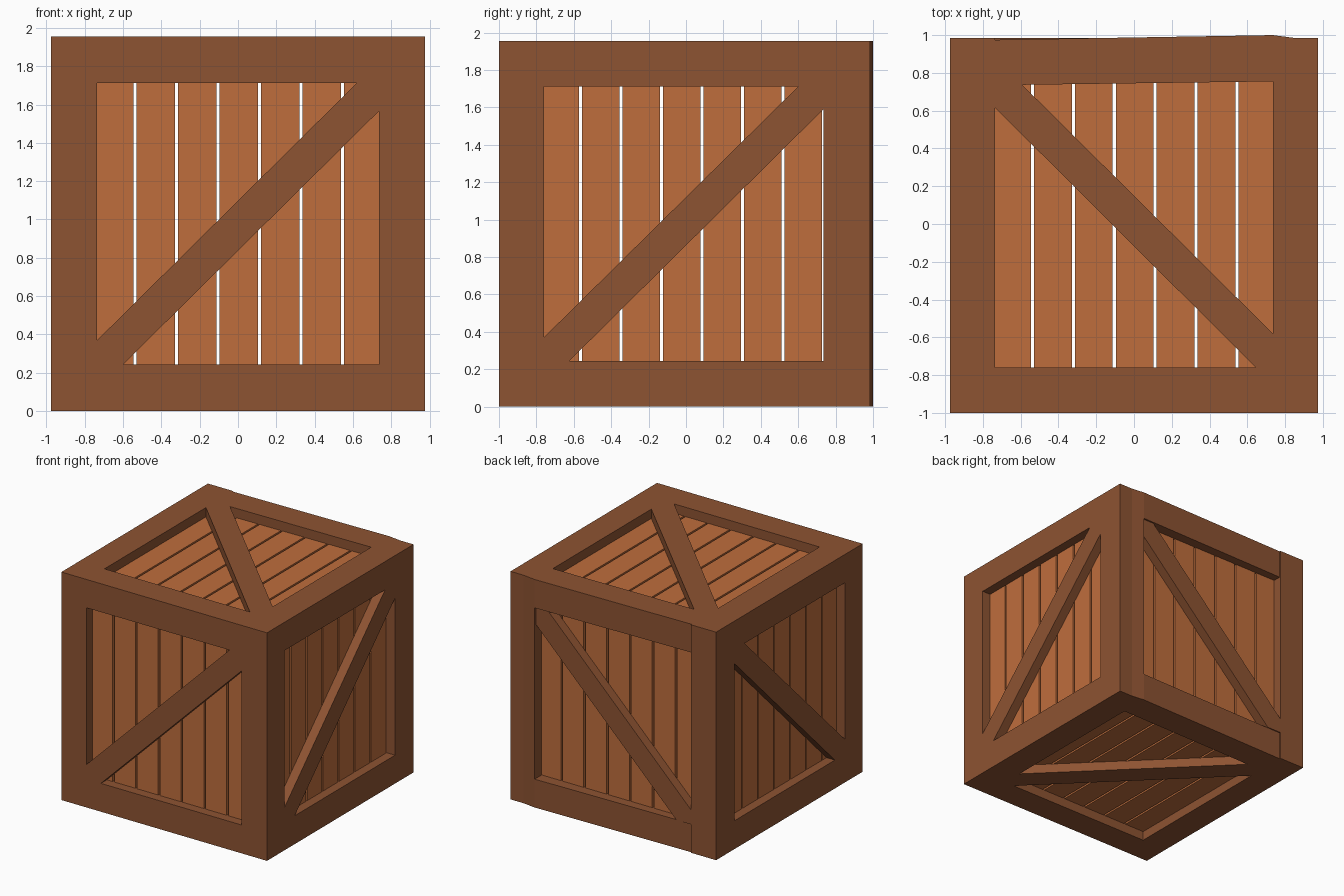
import bpy, bmesh

if "Cube" in bpy.data.objects:
    bpy.data.objects.remove(bpy.data.objects["Cube"])


def material(name, rgb):
    m = bpy.data.materials.new(name)
    m.diffuse_color = (*rgb, 1)
    m.use_nodes = True
    m.node_tree.nodes["Principled BSDF"].inputs["Base Color"].default_value = m.diffuse_color
    return m


DARK = material("dark_wood", (0.27, 0.087, 0.032))
LIGHT = material("light_wood", (0.52, 0.155, 0.046))


def prism(name, pts, axis, a, b, mat=DARK):
    """Extrude a 2D outline along an axis from a to b."""
    place = {"x": lambda u, v, w: (w, u, v),
             "y": lambda u, v, w: (u, w, v),
             "z": lambda u, v, w: (u, v, w)}[axis]
    bm = bmesh.new()
    low = [bm.verts.new(place(u, v, a)) for u, v in pts]
    top = [bm.verts.new(place(u, v, b)) for u, v in pts]
    bm.faces.new(low)
    bm.faces.new(top[::-1])
    n = len(pts)
    for i in range(n):
        j = (i + 1) % n
        bm.faces.new((low[i], low[j], top[j], top[i]))
    bmesh.ops.recalc_face_normals(bm, faces=bm.faces)
    me = bpy.data.meshes.new(name)
    bm.to_mesh(me)
    bm.free()
    me.materials.append(mat)
    ob = bpy.data.objects.new(name, me)
    bpy.context.collection.objects.link(ob)
    return ob


def rect(u0, u1, v0, v1):
    return [(u0, v0), (u1, v0), (u1, v1), (u0, v1)]


X, XI = 0.975, 0.735            # outer and inner half width
YF, YFI = -1.0, -0.76           # front outer and inner
YB, YBI = 0.985, 0.735          # back outer and inner
H, ZL, ZH = 1.955, 0.243, 1.712  # height, lower and upper opening edge
D, T = 0.08, 0.04               # slat recess and thickness

# Corner posts; one back post has a slightly slanted rear face
prism("front_left_post", rect(-X, -XI, YF, YFI), "z", 0, H)
prism("front_right_post", rect(XI, X, YF, YFI), "z", 0, H)
prism("back_left_post", rect(-X, -XI, YBI, YB), "z", 0, H)
prism("back_right_post", [(XI, YBI), (X, YBI), (X, YB), (0.85, YB), (XI, 1.0)],
      "z", 0, H)

# Rails joining the posts at bottom and top; back rails sit a little askew
for level, z0, z1 in (("bottom", 0, ZL), ("top", ZH, H)):
    prism(level + "_front_rail", rect(-XI, XI, YF, YFI), "z", z0, z1)
    prism(level + "_back_rail",
          [(-XI, YBI), (XI, 0.755), (XI, 1.0), (-XI, 0.975)], "z", z0, z1)
    prism(level + "_left_rail", rect(-X, -XI, YFI, YBI), "z", z0, z1)
    prism(level + "_right_rail", rect(XI, X, YFI, YBI), "z", z0, z1)

# Slats, seven per side
for i in range(7):
    cx = -0.646 + 0.2165 * i
    cy = -0.673 + 0.2165 * i
    xs, ys = (cx - 0.1, cx + 0.1), (cy - 0.1, cy + 0.1)
    for side, y in (("front", YF + D), ("back", YB - D - T)):
        prism(f"{side}_slat_{i}", rect(*xs, ZL, ZH), "y", y, y + T, LIGHT)
    for side, x in (("left", -X + D), ("right", X - D - T)):
        prism(f"{side}_slat_{i}", rect(*ys, ZL, ZH), "x", x, x + T, LIGHT)
    for side, z in (("bottom", D), ("top", H - D - T)):
        prism(f"{side}_slat_{i}", rect(*xs, YFI, 0.76), "z", z, z + T, LIGHT)

# Diagonal braces, trimmed to the frame openings
front = [(-XI, ZL), (-0.60, ZL), (XI, 1.565), (XI, ZH), (0.62, ZH), (-XI, 0.37)]
side = [(YFI, ZL), (-0.625, ZL), (YBI, 1.59), (YBI, ZH), (0.60, ZH), (YFI, 0.37)]
flat = [(-XI, 0.74), (-XI, 0.615), (0.645, YFI), (XI, YFI), (XI, -0.58), (-0.595, 0.74)]
prism("front_brace", front, "y", YF, YF + D)
prism("back_brace", front, "y", YB - D, YB)
prism("left_brace", side, "x", -X, -X + D)
prism("right_brace", side, "x", X - D, X)
prism("bottom_brace", flat, "z", 0, D)
prism("top_brace", flat, "z", H - D, H)
